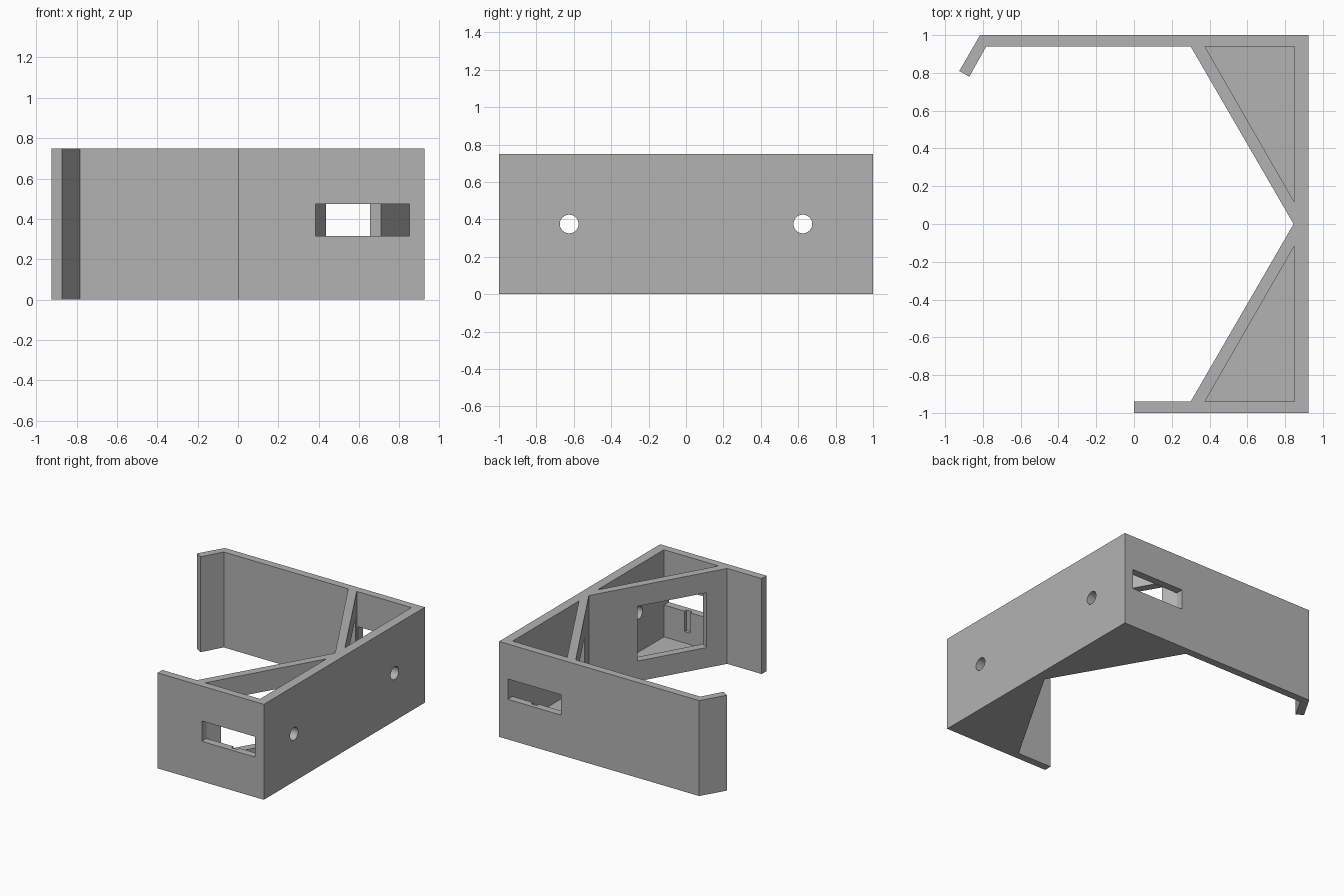
import bpy
import bmesh
from math import radians
from mathutils import Matrix

HEIGHT = 0.75
MID = HEIGHT / 2

cube = bpy.data.objects.get("Cube")
if cube:
    bpy.data.objects.remove(cube, do_unlink=True)

grey = bpy.data.materials.new("plain grey")
grey.use_nodes = True
colour = (0.45, 0.45, 0.45, 1)
grey.diffuse_color = colour
grey.node_tree.nodes["Principled BSDF"].inputs["Base Color"].default_value = colour


def add_object(name, bm):
    bmesh.ops.recalc_face_normals(bm, faces=bm.faces[:])
    mesh = bpy.data.meshes.new(name)
    bm.to_mesh(mesh)
    bm.free()
    mesh.materials.append(grey)
    obj = bpy.data.objects.new(name, mesh)
    bpy.context.collection.objects.link(obj)
    return obj


def prism(name, outline, low, high):
    bm = bmesh.new()
    face = bm.faces.new([bm.verts.new((x, y, low)) for x, y in outline])
    top = bmesh.ops.extrude_face_region(bm, geom=[face])["geom"]
    verts = [v for v in top if isinstance(v, bmesh.types.BMVert)]
    bmesh.ops.translate(bm, verts=verts, vec=(0, 0, high - low))
    return add_object(name, bm)


def box(name, centre, size, turn=0):
    bm = bmesh.new()
    matrix = (Matrix.Translation(centre) @ Matrix.Rotation(radians(turn), 4, "Z")
              @ Matrix.Diagonal((*size, 1)))
    bmesh.ops.create_cube(bm, size=1, matrix=matrix)
    return add_object(name, bm)


def hole(name, centre, radius, depth):
    bm = bmesh.new()
    matrix = Matrix.Translation(centre) @ Matrix.Rotation(radians(90), 4, "Y")
    bmesh.ops.create_cone(bm, cap_ends=True, segments=32, radius1=radius,
                          radius2=radius, depth=depth, matrix=matrix)
    return add_object(name, bm)


# Bracket outline: long hooked back arm, short front arm, two wedge corners
bracket = prism("bracket", [
    (0, -1), (0.925, -1), (0.925, 1), (-0.815, 1), (-0.925, 0.81),
    (-0.872, 0.78), (-0.782, 0.94), (0.3, 0.94), (0.845, 0),
    (0.3, -0.94), (0, -0.94)], 0, HEIGHT)

# Matching openings at the front and back
cutters = []
for side, s in (("front", -1), ("back", 1)):
    cutters += [
        # Open-topped triangular pocket
        prism(side + "_pocket_cutter",
              [(0.375, 0.94 * s), (0.85, 0.94 * s), (0.85, 0.115 * s)], 0.065, 1),
        # Slot through the arm wall
        box(side + "_slot_cutter", (0.6175, 0.9925 * s, 0.395), (0.465, 0.115, 0.16)),
        # Shallow groove under the slot, inside the pocket
        box(side + "_groove_cutter", (0.645, 0.94 * s, 0.24), (0.05, 0.05, 0.17)),
        # Window through the sloping wall
        box(side + "_window_cutter", (0.545, 0.581 * s, MID), (0.545, 0.09, 0.43), -60 * s),
        # Screw hole through the side wall
        hole(side + "_screw_hole_cutter", (0.89, 0.625 * s, MID), 0.05, 0.12),
    ]

for cutter in cutters:
    cut = bracket.modifiers.new(cutter.name, "BOOLEAN")
    cut.operation = "DIFFERENCE"
    cut.solver = "EXACT"
    cut.object = cutter

# Bake the cuts and drop the cutters
graph = bpy.context.evaluated_depsgraph_get()
baked = bpy.data.meshes.new_from_object(bracket.evaluated_get(graph))
bracket.modifiers.clear()
bracket.data = baked
for cutter in cutters:
    bpy.data.objects.remove(cutter, do_unlink=True)

# Smooth only the round holes
bpy.ops.object.select_all(action="DESELECT")
bracket.select_set(True)
bpy.context.view_layer.objects.active = bracket
bpy.ops.object.shade_smooth_by_angle(angle=radians(25))
